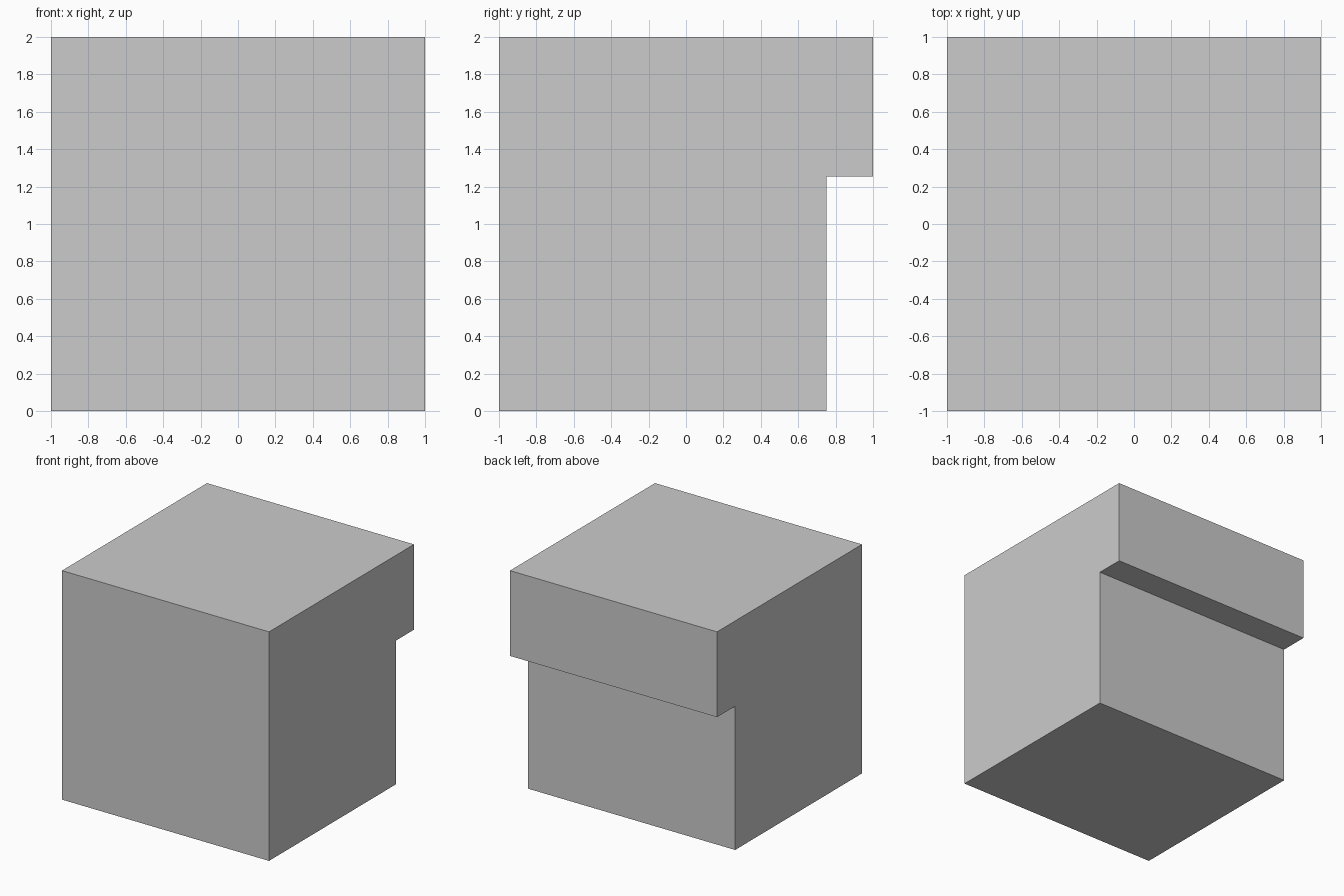
import bpy
import bmesh

if "Cube" in bpy.data.objects:
    bpy.data.objects.remove(bpy.data.objects["Cube"])

# Side profile (y, z): block with an overhanging ledge at the back
PROFILE = [(-1, 0), (0.75, 0), (0.75, 1.255), (1, 1.255), (1, 2), (-1, 2)]


def extrude_profile(name, profile, width):
    """Extrude a (y, z) outline along x, centred on x = 0."""
    bm = bmesh.new()
    face = bm.faces.new([bm.verts.new((-width / 2, y, z)) for y, z in profile])
    result = bmesh.ops.extrude_face_region(bm, geom=[face], use_keep_orig=True)
    verts = [g for g in result["geom"] if isinstance(g, bmesh.types.BMVert)]
    bmesh.ops.translate(bm, verts=verts, vec=(width, 0, 0))
    bmesh.ops.recalc_face_normals(bm, faces=bm.faces[:])
    mesh = bpy.data.meshes.new(name)
    bm.to_mesh(mesh)
    bm.free()
    obj = bpy.data.objects.new(name, mesh)
    bpy.context.collection.objects.link(obj)
    return obj


# Solid block with back overhang
extrude_profile("overhang_block", PROFILE, 2)
